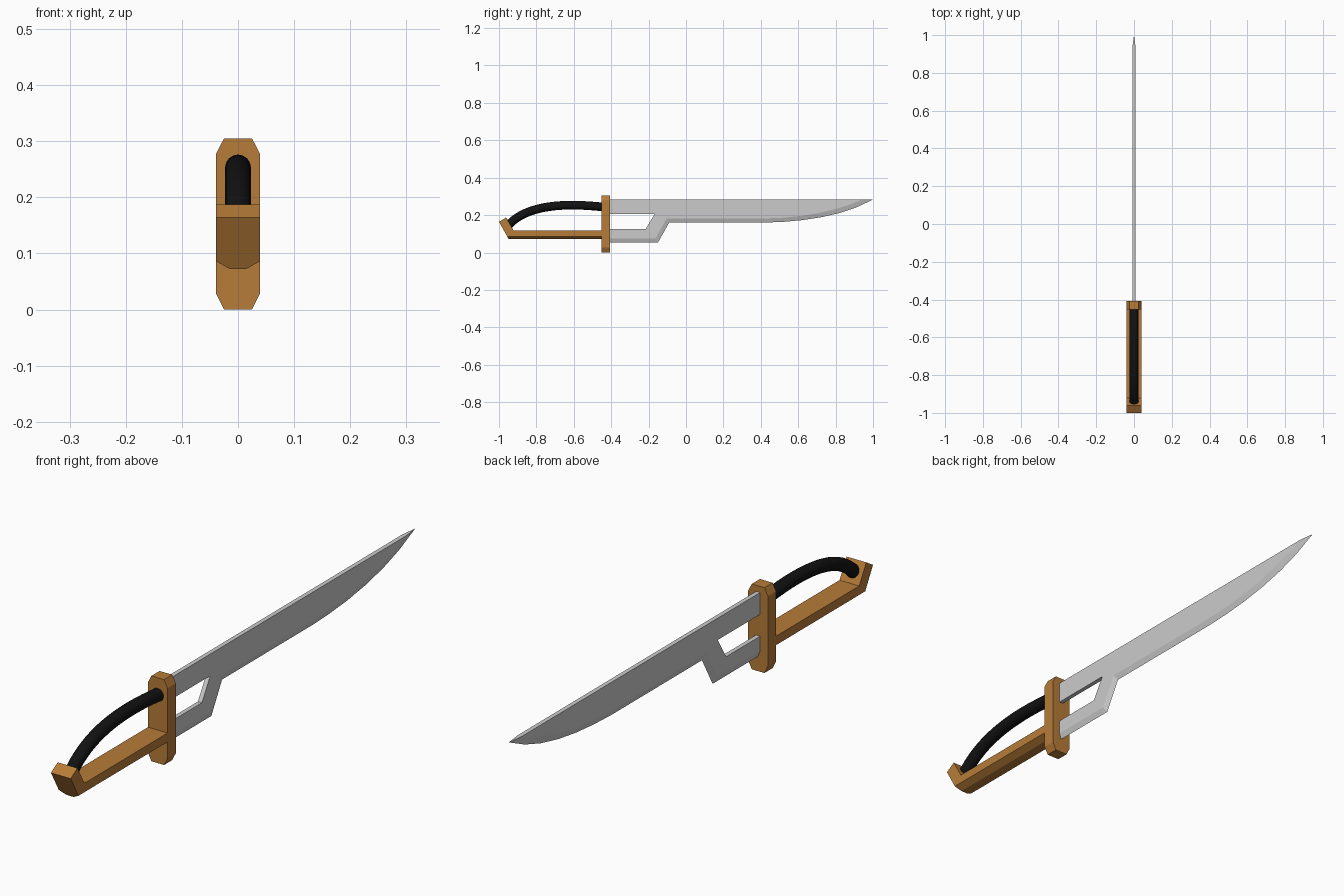
import bpy, bmesh
from mathutils import Vector

if "Cube" in bpy.data.objects:
    bpy.data.objects.remove(bpy.data.objects["Cube"])


def material(name, rgb):
    m = bpy.data.materials.new(name)
    m.diffuse_color = (*rgb, 1)
    m.use_nodes = True
    m.node_tree.nodes["Principled BSDF"].inputs["Base Color"].default_value = m.diffuse_color
    return m


def make(name, verts, faces, mat=None):
    me = bpy.data.meshes.new(name)
    me.from_pydata(verts, [], faces)
    bm = bmesh.new()
    bm.from_mesh(me)
    bmesh.ops.remove_doubles(bm, verts=bm.verts, dist=1e-5)
    bmesh.ops.recalc_face_normals(bm, faces=bm.faces)
    bm.to_mesh(me)
    bm.free()
    ob = bpy.data.objects.new(name, me)
    bpy.context.collection.objects.link(ob)
    if mat:
        me.materials.append(mat)
    return ob


def loft(name, rings, mat=None):
    """Skin equal-length closed rings and cap both ends."""
    n = len(rings[0])
    faces = [(r * n + i, r * n + (i + 1) % n, (r + 1) * n + (i + 1) % n, (r + 1) * n + i)
             for r in range(len(rings) - 1) for i in range(n)]
    faces += [tuple(range(n)), tuple(range((len(rings) - 1) * n, len(rings) * n))]
    return make(name, [v for ring in rings for v in ring], faces, mat)


brass = material("brass", (0.47, 0.20, 0.04))
black = material("black_grip", (0.006, 0.006, 0.006))

# Guard plate with clipped corners
half = [(0.025, 0), (0.039, 0.028), (0.039, 0.278), (0.025, 0.305)]
octagon = half + [(-x, z) for x, z in reversed(half)]
loft("guard", [[(x, y, z) for x, z in octagon] for y in (-0.453, -0.407)], brass)

# Knuckle bar with upturned pommel: lower edges chamfered
def bar_ring(x, y_low, z_low):
    return [(x, y, z) for y, z in ((-0.44, z_low), (y_low, z_low), (-1.0, 0.164),
                                   (-0.962, 0.187), (-0.922, 0.118), (-0.44, 0.118))]

side, bottom = (-0.956, 0.086), (-0.948, 0.072)
loft("knuckle_bar", [bar_ring(x, *low) for x, low in
                     ((-0.039, side), (-0.014, bottom), (0.014, bottom), (0.039, side))], brass)

# Curved round grip
cu = bpy.data.curves.new("grip", 'CURVE')
cu.dimensions = '3D'
cu.bevel_depth = 0.023
cu.bevel_resolution = 6
cu.resolution_u = 20
cu.use_fill_caps = True
sp = cu.splines.new('BEZIER')
sp.bezier_points.add(1)
path = [((-0.27, 0.225), (-0.44, 0.243), (-0.62, 0.263)),
        ((-0.85, 0.265), (-0.955, 0.14), (-1.0, 0.08))]
for p, (l, c, r) in zip(sp.bezier_points, path):
    p.handle_left_type = p.handle_right_type = 'FREE'
    p.handle_left, p.co, p.handle_right = [Vector((0, *q)) for q in (l, c, r)]
grip = bpy.data.objects.new("grip", cu)
bpy.context.collection.objects.link(grip)
cu.materials.append(black)

# Blade: flat sides, ground lower edge, notch beside the guard
T = 0.008
spine = [(-0.43, 0.283), (-0.43, 0.205), (-0.168, 0.205), (-0.215, 0.127), (-0.43, 0.127)]
edge = [(-0.43, 0.053), (-0.15, 0.053), (-0.09, 0.160), (0.42, 0.160), (0.52, 0.164),
        (0.62, 0.173), (0.72, 0.188), (0.82, 0.211), (0.91, 0.241), (1.0, 0.283)]
inner = [(-0.43, 0.075), (-0.164, 0.075), (-0.104, 0.182), (0.42, 0.182), (0.52, 0.186),
         (0.61, 0.195), (0.70, 0.209), (0.79, 0.230), (0.87, 0.254), (0.94, 0.283)]
flat = spine + inner
n, s, k = len(flat), len(spine), len(edge)
verts = [(x, *p) for x in (-T, T) for p in flat] + [(0, *p) for p in edge]
faces = [tuple(range(n)), tuple(range(n, 2 * n))]
faces += [(i, i + 1, n + i + 1, n + i) for i in range(s)]          # guard side and notch walls
faces += [(o + s + i, o + s + i + 1, 2 * n + i + 1, 2 * n + i)     # ground edge, both sides
          for o in (0, n) for i in range(k - 1)]
faces += [(n - 1, 0, n, 2 * n - 1),                                # spine top
          (n - 1, 2 * n - 1, 2 * n + k - 1), (s, n + s, 2 * n)]    # tip and heel
make("blade", verts, faces)
